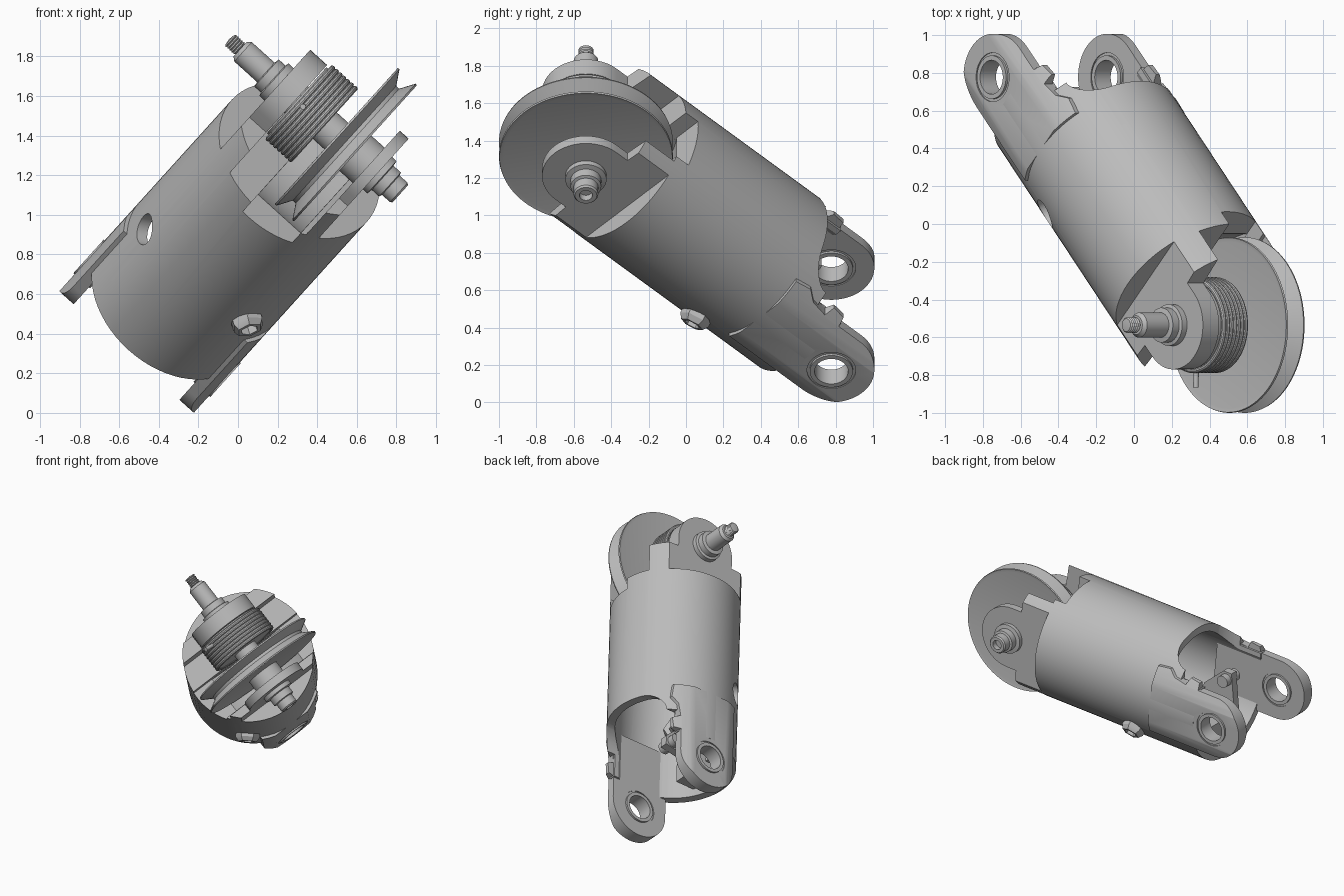
import bpy, bmesh, math
from mathutils import Matrix, Vector

cube = bpy.data.objects.get("Cube")
if cube:
    bpy.data.objects.remove(cube)

grey = bpy.data.materials.new("plain grey metal")
grey.use_nodes = True
colour = (0.5, 0.5, 0.5, 1)
grey.diffuse_color = colour
grey.node_tree.nodes["Principled BSDF"].inputs["Base Color"].default_value = colour

# Working frame: x = sheave axle, z = along the housing, origin where they cross
along = Vector((0.47, -0.713, 0.52)).normalized()
axle = Vector((0.742, 0, -0.67)).normalized()
side = along.cross(axle).normalized()
FRAME = Matrix.Translation((0.456, -0.535, 1.435)) @ Matrix((axle, side, along)).transposed().to_4x4()
parts = []
EAR_Z = -1.84


def finish(name, bm, keep=True):
    bmesh.ops.remove_doubles(bm, verts=bm.verts, dist=1e-5)
    bmesh.ops.recalc_face_normals(bm, faces=bm.faces)
    mesh = bpy.data.meshes.new(name)
    bm.to_mesh(mesh)
    bm.free()
    mesh.materials.append(grey)
    obj = bpy.data.objects.new(name, mesh)
    bpy.context.collection.objects.link(obj)
    if keep:
        parts.append(obj)
    else:
        obj.hide_render = True
    return obj


def arc(cx, cy, r, start, end, n=24):
    angles = [math.radians(start + (end - start) * i / n) for i in range(n + 1)]
    return [(cx + r * math.cos(t), cy + r * math.sin(t)) for t in angles]


def prism(name, pts, axis, lo, hi, keep=True):
    """Extrude a 2D outline along x (points are y, z) or y (points are x, z)."""
    place = (lambda u, v, d: (d, u, v)) if axis == "x" else (lambda u, v, d: (u, d, v))
    bm = bmesh.new()
    face = bm.faces.new([bm.verts.new(place(u, v, lo)) for u, v in pts])
    top = bmesh.ops.extrude_face_region(bm, geom=[face])
    verts = [g for g in top["geom"] if isinstance(g, bmesh.types.BMVert)]
    bmesh.ops.translate(bm, verts=verts, vec=place(0, 0, hi - lo))
    return finish(name, bm, keep)


def box(name, x, y, z, keep=True):
    pts = [(y[0], z[0]), (y[1], z[0]), (y[1], z[1]), (y[0], z[1])]
    return prism(name, pts, "x", x[0], x[1], keep)


def lathe(name, profile, keep=True, move=Matrix(), steps=64):
    """Spin (radius, x) points about the x axis."""
    bm = bmesh.new()
    vs = [bm.verts.new((x, r, 0)) for r, x in profile]
    es = [bm.edges.new(pair) for pair in zip(vs, vs[1:])]
    bmesh.ops.spin(bm, geom=vs + es, cent=(0, 0, 0), axis=(1, 0, 0),
                   angle=2 * math.pi, steps=steps, use_merge=True)
    bm.transform(move)
    return finish(name, bm, keep)


def rod(name, r, lo, hi, keep=True, move=Matrix()):
    return lathe(name, [(0, lo), (r, lo), (r, hi), (0, hi)], keep, move)


def boolean(obj, cutter, operation="DIFFERENCE"):
    mod = obj.modifiers.new("cut", "BOOLEAN")
    mod.operation, mod.object, mod.solver = operation, cutter, "EXACT"
    graph = bpy.context.evaluated_depsgraph_get()
    mesh = bpy.data.meshes.new_from_object(obj.evaluated_get(graph))
    obj.modifiers.clear()
    obj.data = mesh
    bpy.data.objects.remove(cutter)


UPRIGHT = Matrix.Rotation(-math.pi / 2, 4, "Y")  # turns the x axis to z

# Housing with a rounded fork at the top
housing = rod("housing", 0.46, -1.68, 0.3, move=UPRIGHT)
fork = [(-0.6, -2.2), (0.6, -2.2), (0.6, -0.1), (0.235, -0.08)]
fork += arc(0, 0, 0.235, 0, 180) + [(-0.235, -0.08), (-0.6, -0.1)]
boolean(housing, prism("fork_outline", fork, "x", -0.6, 0.6, False), "INTERSECT")
for s in (-1, 1):
    flat = sorted((s * 0.335, s * 0.7))
    boolean(housing, box("cheek_flat", flat, (-1, 1), (-0.31, 1), False))
boolean(housing, box("wide_slot", (-0.22, 0.275), (-1, 1), (-0.3, 1), False))
boolean(housing, box("sheave_slot", (-0.04, 0.25), (-1, 1), (-0.39, 1), False))
boolean(housing, rod("sheave_pocket", 0.49, -0.039, 0.249, False))

# Hollow lower end with an arched opening between the ears
boolean(housing, rod("bore", 0.4, -2.2, -0.8, False, UPRIGHT))
arch = [(0.345, -2.2)] + arc(0.195, -1.51, 0.15, 0, 90, 8)
arch += arc(-0.195, -1.51, 0.15, 90, 180, 8) + [(-0.345, -2.2)]
boolean(housing, prism("arch", arch, "y", 0.0, 1, False))
boolean(housing, box("ear_relief", (-1, 1), (0.235, 1), (-2.2, -1.5), False))

# Slanted side holes, one holding a nut
for s in (-1, 1):
    angle = -0.707 if s > 0 else math.pi + 0.707
    aim = Matrix.Translation((0, 0, -1.12)) @ Matrix.Rotation(angle, 4, "Z")
    boolean(housing, rod("side_hole", 0.08, 0.3, 0.6, False, aim))
    if s > 0:
        lathe("side_nut", [(0.045, 0.36), (0.085, 0.36), (0.085, 0.48), (0.065, 0.51),
                           (0.045, 0.51), (0.045, 0.36)], move=aim, steps=6)

# Two ears with tabs and bushings
for s, label in ((-1, "right"), (1, "left")):
    lo, hi = sorted((s * 0.36, s * 0.458))
    outline = arc(0, EAR_Z, 0.23, 180, 360, 32)
    outline += [(0.23, -1.67), (0.275, -1.66), (0.285, -1.58), (0.235, -1.56),
                (0.25, -1.46), (0.29, -1.4), (0.28, -1.3), (-0.23, -1.3)]
    ear = prism(label + "_ear", outline, "x", lo, hi)
    boolean(ear, rod("ear_limit", 0.48, -2.3, -1, False, UPRIGHT), "INTERSECT")
    at_ear = Matrix.Translation((0, 0, EAR_Z))
    boolean(ear, rod("ear_hole", 0.13, lo - 0.1, hi + 0.1, False, at_ear))
    lathe(label + "_bushing", [(0.09, lo - 0.008), (0.115, lo - 0.008), (0.115, lo + 0.006),
                               (0.14, lo + 0.006), (0.14, hi - 0.006), (0.115, hi - 0.006),
                               (0.115, hi + 0.008), (0.09, hi + 0.008),
                               (0.09, lo - 0.008)], move=at_ear)

# Bracket and pin inside the opening
bracket = [(-0.38, -1.72), (-0.38, -1.3), (0.0, -1.4), (0.15, -1.55), (0.15, -1.62)]
prism("inner_bracket", bracket, "x", -0.14, -0.08)
box("inner_block", (-0.2, 0.2), (-0.39, -0.2), (-1.62, -1.35))
rod("inner_pin", 0.045, -0.19, -0.03, move=Matrix.Translation((0, 0.09, -1.58)))

# Grooved sheave
lathe("sheave", [(0, 0.06), (0.44, 0.06), (0.462, 0.055), (0.465, 0.065), (0.39, 0.11),
                 (0.39, 0.13), (0.465, 0.175), (0.462, 0.185), (0.44, 0.18), (0, 0.18)],
      steps=96)

# Drum with wound spring and its tail
rod("spring_drum", 0.225, -0.215, -0.03)
for i in range(7):
    x = -0.19 + 0.0255 * i
    ring = [(0.24 + u, x + v) for u, v in arc(0, 0, 0.0145, 0, 360, 10)]
    lathe("spring_coil_%d" % (i + 1), ring)
tail_aim = Matrix.Translation((-0.17, 0, 0)) @ Matrix.Rotation(math.radians(45), 4, "X")
rod("spring_tail", 0.0145, 0.2, 0.33, move=tail_aim @ UPRIGHT)

# Axle with hub, stepped bolt head and threaded stud
rod("axle", 0.09, -0.34, 0.34)
rod("hub", 0.12, 0.17, 0.28)
lathe("bolt_head", [(0, 0.33), (0.11, 0.33), (0.11, 0.365), (0.082, 0.37), (0.082, 0.42),
                    (0.066, 0.425), (0.066, 0.48), (0.058, 0.49), (0.035, 0.49),
                    (0.035, 0.45), (0, 0.45)])
stud = [(0, -0.33), (0.11, -0.33), (0.11, -0.37), (0.092, -0.375), (0.092, -0.42),
        (0.066, -0.425), (0.066, -0.58), (0.05, -0.6), (0.034, -0.6)]
for i in range(5):
    stud += [(0.041, -0.607 - i * 0.014), (0.034, -0.614 - i * 0.014)]
lathe("threaded_stud", stud + [(0, -0.675)])

# Tilt everything into place and smooth the round surfaces
bpy.ops.object.select_all(action="DESELECT")
for obj in parts:
    obj.data.transform(FRAME)
    obj.select_set(True)
bpy.context.view_layer.objects.active = housing
bpy.ops.object.shade_smooth_by_angle(angle=math.radians(30))
